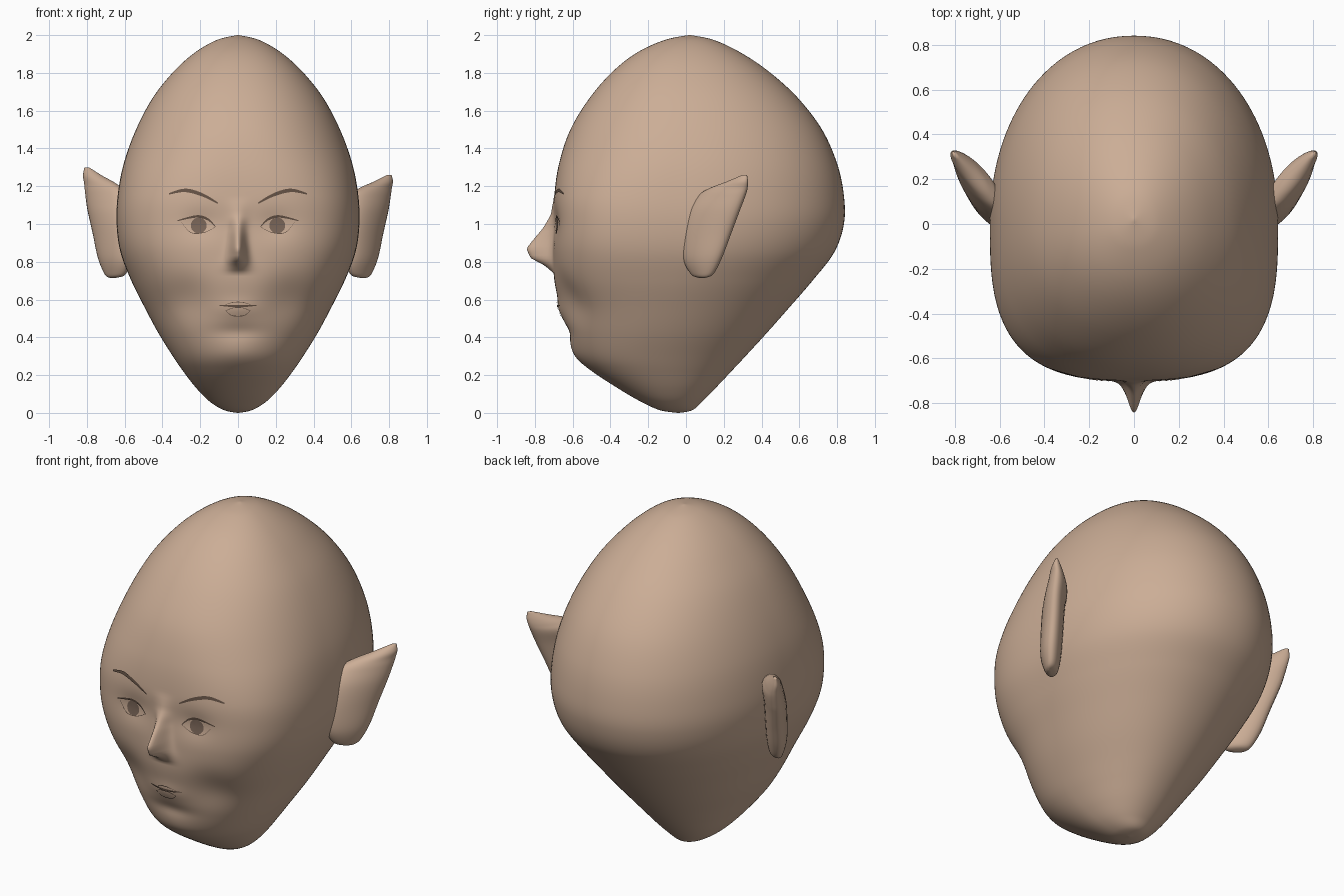
import bpy, bmesh, math
from math import sin, cos, pi, exp

cube = bpy.data.objects.get("Cube")
if cube:
    bpy.data.objects.remove(cube)


def material(name, rgb):
    m = bpy.data.materials.new(name)
    m.use_nodes = True
    m.diffuse_color = (*rgb, 1)
    m.node_tree.nodes["Principled BSDF"].inputs["Base Color"].default_value = (*rgb, 1)
    return m


SKIN = material("skin", (0.60, 0.42, 0.305))
DARK = material("dark_brown", (0.13, 0.085, 0.06))
IRIS = material("iris_brown", (0.2, 0.135, 0.1))


def catmull(rows, t):
    """Smooth interpolation through rows, t from 0 to 1."""
    s = min(max(t, 0), 1) * (len(rows) - 1)
    i = min(int(s), len(rows) - 2)
    u = s - i
    a, b, c, d = (rows[min(max(k, 0), len(rows) - 1)] for k in range(i - 1, i + 3))
    return [q + 0.5 * u * (r - p + u * (2*p - 5*q + 4*r - e + u * (3*(q - r) + e - p)))
            for p, q, r, e in zip(a, b, c, d)]


def build(name, bm, mat):
    bmesh.ops.remove_doubles(bm, verts=bm.verts, dist=1e-5)
    bmesh.ops.recalc_face_normals(bm, faces=bm.faces)
    me = bpy.data.meshes.new(name)
    bm.to_mesh(me)
    bm.free()
    me.materials.append(mat)
    me.shade_smooth()
    ob = bpy.data.objects.new(name, me)
    bpy.context.collection.objects.link(ob)
    return ob


def loft(name, rings, mat):
    """Closed tube through rings, capped at both ends."""
    bm = bmesh.new()
    vr = [[bm.verts.new(p) for p in ring] for ring in rings]
    n = len(vr[0])
    for lo, hi in zip(vr, vr[1:]):
        for i in range(n):
            j = (i + 1) % n
            bm.faces.new((lo[i], lo[j], hi[j], hi[i]))
    bm.faces.new(vr[0])
    bm.faces.new(vr[-1])
    return build(name, bm, mat)


# Head profile: height, half width, front y, back y
HEAD = [(0, .004, -.045, -.035), (.015, .075, -.14, .035), (.06, .15, -.24, .085),
        (.13, .22, -.36, .155), (.22, .29, -.495, .24), (.30, .345, -.575, .315),
        (.42, .42, -.625, .425), (.55, .49, -.663, .54), (.70, .565, -.697, .67),
        (.85, .622, -.703, .785), (1.0, .643, -.697, .836), (1.15, .637, -.697, .836),
        (1.32, .605, -.672, .80), (1.5, .54, -.612, .72), (1.67, .45, -.508, .59),
        (1.81, .338, -.385, .435), (1.91, .225, -.255, .285), (1.975, .11, -.11, .145),
        (2.0, .004, .014, .024)]
# Nose relief: height, projection, half width
NOSE = [(.74, 0, .06), (.78, .045, .055), (.82, .12, .045), (.87, .142, .038),
        (.92, .105, .035), (.98, .058, .035), (1.05, .018, .045), (1.14, 0, .06)]


def bump(x, z, cx, cz, sx, sz):
    return exp(-((x - cx) / sx) ** 2 - ((z - cz) / sz) ** 2)


def front_power(z):
    return 2.15 + 0.85 * exp(-((z - 1.0) / 0.33) ** 2)


def relief(x, z):
    """Forward projection of the nose, chin, lips, cheeks and sockets."""
    x = abs(x)
    out = -.03 * bump(x, z, .27, .60, .13, .13) - .014 * bump(x, z, .2, 1.0, .1, .07)
    out += .012 * bump(x, z, 0, .31, .13, .07) - .012 * bump(x, z, 0, .43, .13, .04)
    out += .012 * bump(x, z, 0, .55, .11, .05)
    for a, b in zip(NOSE, NOSE[1:]):
        if a[0] <= z < b[0]:
            u = (z - a[0]) / (b[0] - a[0])
            h, s = (a[k] + (b[k] - a[k]) * u for k in (1, 2))
            out += h * exp(-(x / s) ** 2)
    return out


def head_ring(t, n=208):
    z, w, f, b = catmull(HEAD, t)
    c = f + .45 * (b - f)
    ring = []
    for i in range(n):
        u = 2 * pi * i / n
        a = u - .6 * sin(u)                 # denser towards the face
        sx, cy = sin(a), cos(a)
        d, p = (c - f, front_power(z)) if cy > 0 else (b - c, 2.1)
        r = (abs(sx / w) ** p + abs(cy / d) ** p) ** (-1 / p)
        x, y = r * sx, c - r * cy
        if cy > 0:
            y -= relief(x, z) * min(1, cy * 2)
        ring.append((x, y, z))
    return ring


def face_y(x, z):
    """Front surface of the head at x, z."""
    lo, hi = 0, 1
    for _ in range(30):
        mid = (lo + hi) / 2
        lo, hi = (mid, hi) if catmull(HEAD, mid)[0] < z else (lo, mid)
    _, w, f, b = catmull(HEAD, lo)
    c, p = f + .45 * (b - f), front_power(z)
    return c - (c - f) * (1 - min(1, abs(x / w)) ** p) ** (1 / p) - relief(x, z)


loft("head", [head_ring(i / 170) for i in range(171)], SKIN)

# Ears: height, front edge x y, rear edge x y, half thickness
EAR = [(.715, .645, .07, .68, .10, .008), (.735, .60, .03, .70, .14, .035),
       (.82, .58, -.01, .73, .185, .055), (.95, .58, -.01, .757, .235, .06),
       (1.07, .59, .02, .785, .28, .06), (1.15, .60, .07, .80, .31, .057),
       (1.19, .65, .13, .807, .322, .045), (1.225, .725, .22, .815, .325, .03),
       (1.26, .79, .30, .812, .322, .008)]


def ear(name, side, lift):
    rings = []
    for k in range(49):
        z, ax, ay, bx, by, th = catmull(EAR, k / 48)
        z += lift * max(0, (z - 1.1) / .16)
        lx, ly = (bx - ax) / 2, (by - ay) / 2
        ln = math.hypot(lx, ly)
        ring = []
        for i in range(28):
            u = 2 * pi * i / 28
            o = th * sin(u) / ln
            ring.append((side * (ax + lx * (1 + cos(u)) + ly * o),
                         ay + ly * (1 + cos(u)) - lx * o, z))
        rings.append(ring)
    loft(name, rings, SKIN)


ear("left_ear", 1, 0)
ear("right_ear", -1, .04)


def strip(name, pts, width, side=1, steps=28):
    """Thin tapered band lying on the face."""
    bm = bmesh.new()
    rows = []
    for i in range(steps + 1):
        t = i / steps
        x, z = catmull(pts, t)
        h = width * (.35 + .65 * sin(pi * t)) / 2
        rows.append([bm.verts.new((side * x, face_y(x, z + o) - .006, z + o)) for o in (-h, h)])
    for a, b in zip(rows, rows[1:]):
        bm.faces.new((a[0], b[0], b[1], a[1]))
    build(name, bm, DARK)


def disc(name, cx, cz, r, mat):
    bm = bmesh.new()
    mid = bm.verts.new((cx, face_y(cx, cz) - .005, cz))
    rim = []
    for i in range(24):
        x, z = cx + r * cos(i * pi / 12), cz + r * sin(i * pi / 12)
        rim.append(bm.verts.new((x, face_y(x, z) - .005, z)))
    for i in range(24):
        bm.faces.new((mid, rim[i], rim[(i + 1) % 24]))
    build(name, bm, mat)


# Eyes and brows
for label, side in (("left", 1), ("right", -1)):
    strip(label + "_brow", [(.105, 1.11), (.19, 1.155), (.28, 1.178), (.365, 1.16)], .02, side)
    strip(label + "_upper_lid", [(.118, .985), (.16, 1.025), (.22, 1.04), (.32, 1.018)], .014, side)
    strip(label + "_lower_lid", [(.118, .985), (.18, .955), (.25, .955), (.30, 1.01)], .004, side)
    disc(label + "_iris", side * .208, .992, .042, IRIS)

# Mouth
strip("mouth_line", [(-.1, .57), (-.04, .566), (.04, .566), (.1, .57)], .011)
strip("upper_lip_edge", [(-.07, .572), (-.025, .585), (.025, .585), (.07, .572)], .004)
strip("lower_lip_top", [(-.065, .54), (-.025, .556), (.025, .556), (.065, .54)], .004)
strip("lower_lip_edge", [(-.065, .54), (-.03, .515), (.03, .515), (.065, .54)], .004)
